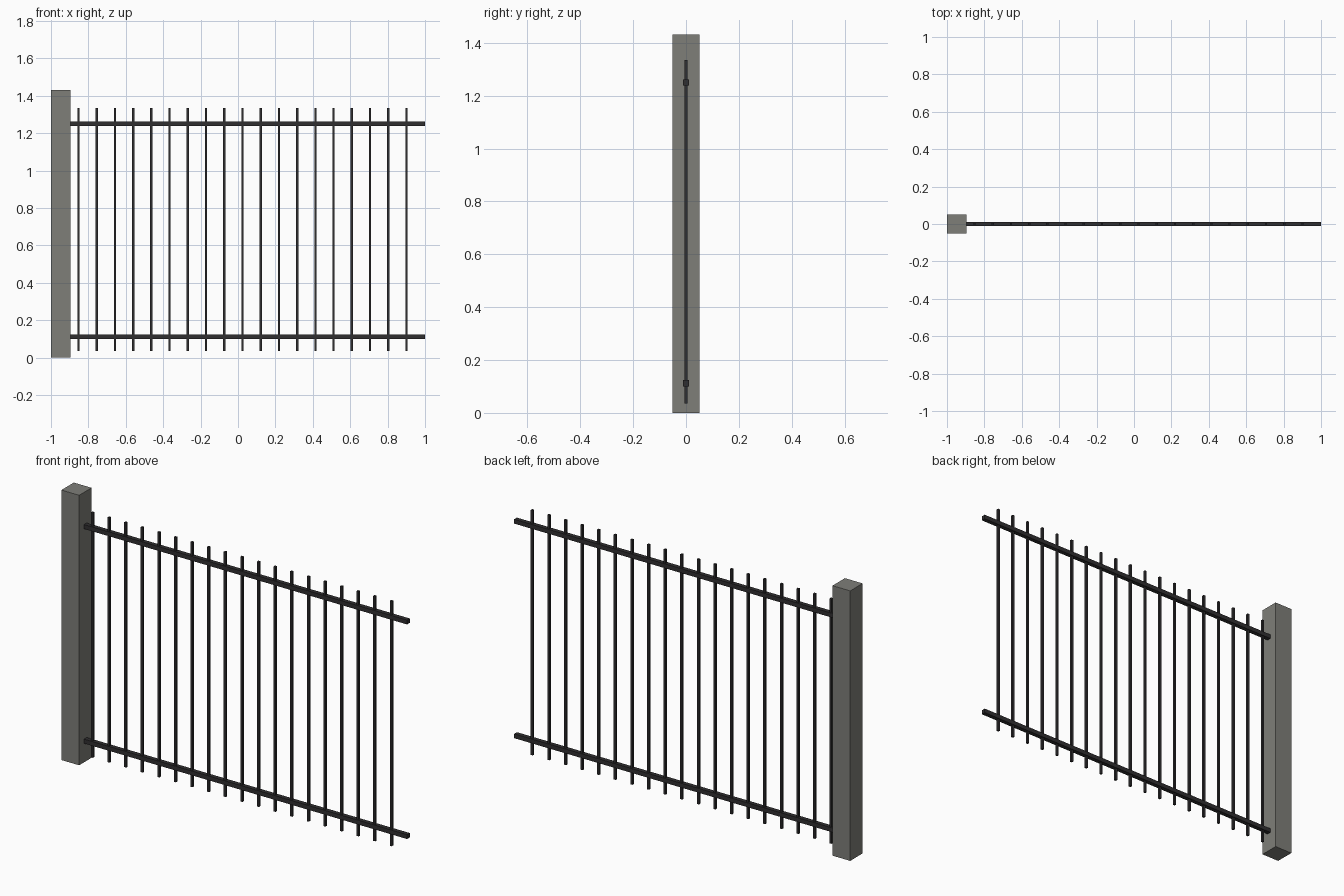
import bpy

if "Cube" in bpy.data.objects:
    bpy.data.objects.remove(bpy.data.objects["Cube"])

# flat colours
def material(name, rgb):
    m = bpy.data.materials.new(name)
    m.diffuse_color = (*rgb, 1)
    m.use_nodes = True
    m.node_tree.nodes["Principled BSDF"].inputs["Base Color"].default_value = m.diffuse_color
    return m

stone = material("grey_stone", (0.21, 0.21, 0.19))
iron = material("dark_iron", (0.030, 0.028, 0.030))

# axis-aligned box from its minimum and maximum corners
def box(name, lo, hi, mat):
    centre = [(a + b) / 2 for a, b in zip(lo, hi)]
    bpy.ops.mesh.primitive_cube_add(size=1, location=centre)
    ob = bpy.context.object
    ob.name = name
    ob.scale = [b - a for a, b in zip(lo, hi)]
    bpy.ops.object.transform_apply(location=False, rotation=False, scale=True)
    ob.data.materials.append(mat)
    return ob

# square post at the left end
POST = 0.052
box("post", (-1, -POST, 0), (-1 + 2 * POST, POST, 1.432), stone)

# two horizontal rails running from the post
R = 0.0115
for name, z in (("lower_rail", 0.112), ("upper_rail", 1.25)):
    box(name, (-1 + 2 * POST, -R, z - R), (1, R, z + R), iron)

# evenly spaced vertical pickets passing through the rails
P, COUNT, FIRST, LAST = 0.006, 19, -0.853, 0.901
for i in range(COUNT):
    x = FIRST + (LAST - FIRST) * i / (COUNT - 1)
    box(f"picket_{i + 1}", (x - P, -P, 0.035), (x + P, P, 1.334), iron)
